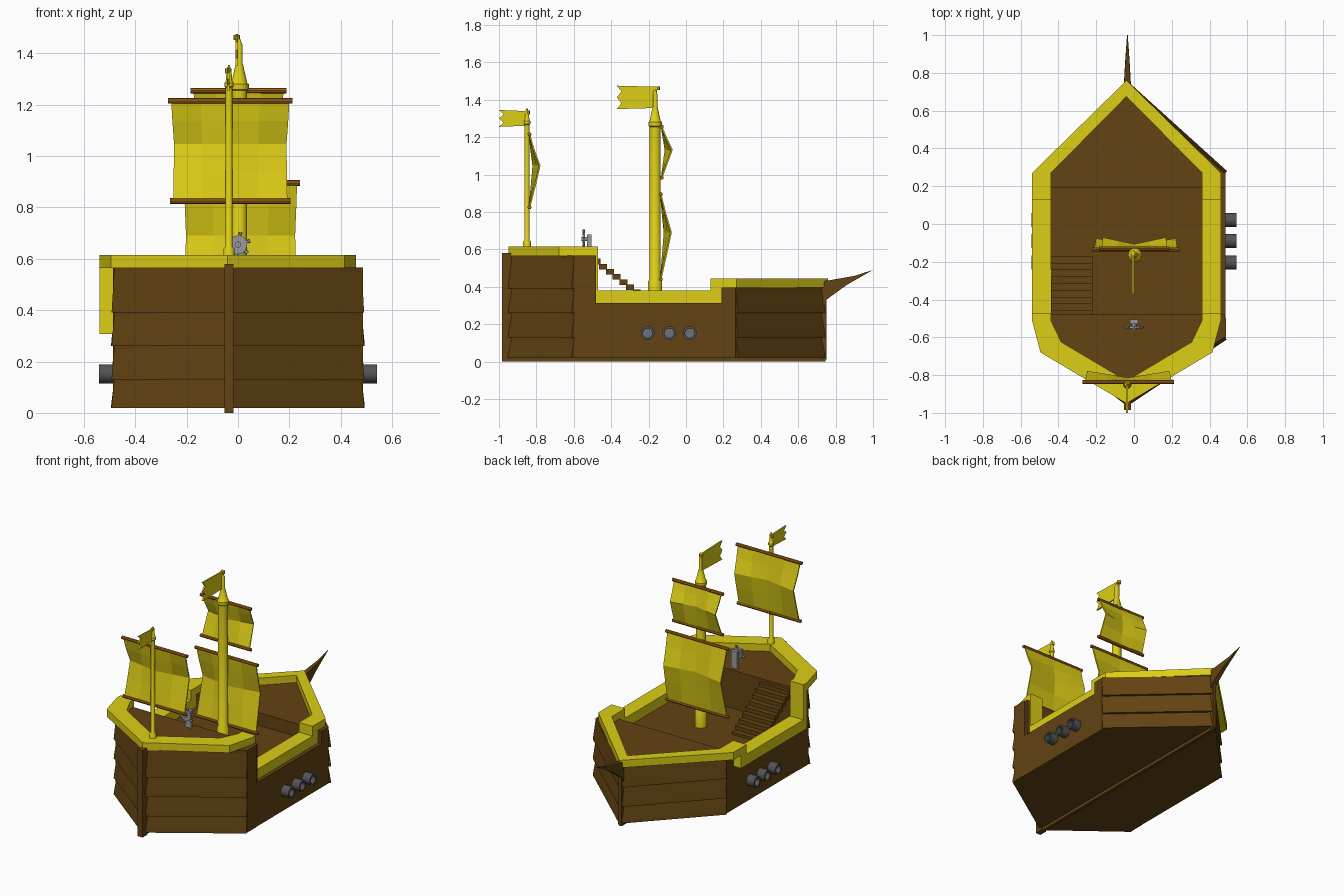
import bpy, bmesh, math
from mathutils import Vector, Matrix

if "Cube" in bpy.data.objects:
    bpy.data.objects.remove(bpy.data.objects["Cube"])


def material(name, r, g, b):
    m = bpy.data.materials.new(name)
    m.diffuse_color = (r, g, b, 1)
    m.use_nodes = True
    m.node_tree.nodes["Principled BSDF"].inputs["Base Color"].default_value = m.diffuse_color
    return m


BROWN = material("dark_wood", 0.125, 0.056, 0.006)
YELLOW = material("yellow", 0.72, 0.61, 0.008)
ORANGE = material("orange_wood", 0.36, 0.13, 0.008)
IRON = material("iron", 0.09, 0.085, 0.09)
BORE = material("bore_grey", 0.16, 0.17, 0.2)
SILVER = material("silver", 0.33, 0.33, 0.34)


def finish(name, bm, mat, smooth=False):
    bmesh.ops.recalc_face_normals(bm, faces=bm.faces)
    mesh = bpy.data.meshes.new(name)
    bm.to_mesh(mesh)
    bm.free()
    mesh.materials.append(mat)
    if smooth:
        mesh.shade_smooth()
        mesh.set_sharp_from_angle(angle=math.radians(40))
    ob = bpy.data.objects.new(name, mesh)
    bpy.context.collection.objects.link(ob)
    return ob


def loft(name, a, b, mat):
    """Solid between two matching outlines."""
    bm = bmesh.new()
    va = [bm.verts.new(p) for p in a]
    vb = [bm.verts.new(p) for p in b]
    n = len(a)
    bm.faces.new(va)
    bm.faces.new(vb)
    for i in range(n):
        bm.faces.new((va[i], va[(i + 1) % n], vb[(i + 1) % n], vb[i]))
    return finish(name, bm, mat)


def prism(name, pts, z0, z1, mat):
    return loft(name, [(x, y, z0) for x, y in pts], [(x, y, z1) for x, y in pts], mat)


def box(name, x0, x1, y0, y1, z0, z1, mat):
    return prism(name, [(x0, y0), (x1, y0), (x1, y1), (x0, y1)], z0, z1, mat)


def lathe(name, profile, loc, mat, sides=12, rot=None):
    """Closed revolved solid from (radius, height) points."""
    bm = bmesh.new()
    rings = []
    for r, h in profile:
        rings.append([bm.verts.new((r * math.cos(2 * math.pi * i / sides),
                                    r * math.sin(2 * math.pi * i / sides), h)) for i in range(sides)])
    for a, b in zip(rings, rings[1:]):
        for i in range(sides):
            j = (i + 1) % sides
            bm.faces.new((a[i], a[j], b[j], b[i]))
    bm.faces.new(rings[0])
    bm.faces.new(rings[-1])
    bm.transform(Matrix.Translation(loc) @ (rot or Matrix()))
    return finish(name, bm, mat, True)


ALONG_X = Matrix.Rotation(math.pi / 2, 4, 'Y')
ALONG_Y = Matrix.Rotation(-math.pi / 2, 4, 'X')

# Hull in three heights
CX = -0.035
prism("hull_stern", [(-.48, -.48), (-.48, -.6), (CX, -.94), (.48, -.6), (.48, -.48)], .02, .567, BROWN)
prism("hull_middle", [(-.485, -.59), (.485, -.59), (.485, .26), (-.485, .26)], .02, .312, BROWN)
prism("hull_bow", [(-.485, .19), (.485, .19), (.485, .265), (CX, .735), (-.485, .265)], .02, .397, BROWN)
for s in (-1, 1):
    box("stern_side", s * .47, s * .487, -.6, -.5, .02, .567, BROWN)


# Overlapping planks on the angled stern and bow
def planks(name, p, q, levels):
    p, q = Vector((*p, 0)), Vector((*q, 0))
    d = (q - p).normalized()
    n = Vector((d.y, -d.x, 0))
    if n.dot((p + q) / 2) < 0:
        n = -n
    for z0, z1 in zip(levels, levels[1:]):
        section = [(-.01, z0), (.02, z0), (.018, z0 + .02), (.002, z1), (-.01, z1)]
        loft(name, [p + n * o + Vector((0, 0, z)) for o, z in section],
             [q + n * o + Vector((0, 0, z)) for o, z in section], BROWN)


for s in (-1, 1):
    planks("stern_plank", (s * .48, -.595), (CX, -.94), [.02, .13, .26, .39, .567])
    planks("bow_plank", (s * .48, .265), (CX, .73), [.02, .13, .26, .395])

# Keel, stern post and bow spike
box("keel", CX - .01, CX + .01, -.97, .745, 0, .03, BROWN)
box("stern_post", CX - .018, CX + .018, -.985, -.93, 0, .58, BROWN)
box("bow_post", CX - .012, CX + .012, .71, .75, .01, .4, BROWN)
spike = [(.72, .26, .016), (.75, .33, .018), (.86, .41, .012), (1.0, .49, .002), (.9, .458, .008), (.74, .43, .018)]
loft("bow_spike", [(CX - w, y, z) for y, z, w in spike], [(CX + w, y, z) for y, z, w in spike], BROWN)

# Yellow railing
RX = -.04


def rail(name, outer, inner, z0, z1):
    """Band between half outlines, mirrored over the railing centre."""
    full = lambda h: [(RX + x, y) for x, y in h] + [(RX - x, y) for x, y in reversed(h[:-1])]
    prism(name, full(outer) + full(inner)[::-1], z0, z1, YELLOW)


rail("stern_rail", [(.5, -.47), (.5, -.51), (.455, -.68), (0, -.95)],
     [(.4, -.47), (.4, -.51), (.345, -.625), (0, -.83)], .565, .615)
rail("bow_rail", [(.5, .13), (.5, .27), (0, .76)],
     [(.4, .13), (.4, .27), (0, .675)], .395, .445)
for s in (-1, 1):
    a, b = RX + s * .4, RX + s * .5
    box("side_rail", a, b, -.51, .19, .308, .38, YELLOW)
    box("stern_rail_post", a, b, -.51, -.47, .308, .613, YELLOW)
    box("bow_rail_post", a, b, .13, .19, .308, .443, YELLOW)

# Stairs up to the stern deck
for i in range(9):
    y, z = -.17 - .036 * i, .33 + .0275 * i
    box("stair_step", -.44, -.22, y - .042, y, z - .03, z, BROWN)

# Cannons on both sides
for s in (-1, 1):
    rot = Matrix.Rotation(s * math.pi / 2, 4, 'Y')
    for y in (-.205, -.09, .02):
        lathe("cannon", [(.037, 0), (.037, .07), (.026, .07), (.026, .03)], (s * .472, y, .152), IRON, 16, rot)
        lathe("cannon_bore", [(.024, 0), (.024, .034)], (s * .472, y, .152), BORE, 12, rot)

# Ship's wheel and its stand
box("wheel_stand", -.022, .022, -.53, -.505, .56, .68, SILVER)
lathe("wheel_rim", [(.022, 0), (.036, 0), (.036, .012), (.022, .012), (.022, 0)], (0, -.552, .655), SILVER, 16, ALONG_Y)
lathe("wheel_hub", [(.012, 0), (.012, .04)], (0, -.56, .655), SILVER, 10, ALONG_Y)
for k in range(6):
    rot = Matrix.Rotation(k * math.pi / 3 + .2, 4, 'Y')
    lathe("wheel_spoke", [(.005, 0), (.005, .036), (.008, .04), (.008, .05)], (0, -.546, .655), SILVER, 6, rot)

# Masts
lathe("main_mast", [(.038, .3), (.038, .43), (.03, .44), (.03, 1.255), (.037, 1.26), (.037, 1.28), (.031, 1.285),
                    (.016, 1.35), (.013, 1.36), (.013, 1.43), (.004, 1.455)], (.005, -.165, 0), YELLOW, 14)
lathe("fore_mast", [(.021, .56), (.021, .64), (.013, .65), (.013, 1.265), (.018, 1.27), (.018, 1.285), (.013, 1.29),
                    (.01, 1.325), (.003, 1.355)], (CX, -.85, 0), YELLOW, 12)


# Flags with notched tails
def flag(name, x, y0, y1, z0, z1):
    h, notch = z1 - z0, y1 + .025
    pts = [(y0, z0 + .006), (y0, z1 - .006), (y1, z1), (notch, z0 + h * .75), (y1, z0 + h * .5),
           (notch, z0 + h * .25), (y1, z0)]
    loft(name, [(x - .005, y, z) for y, z in pts], [(x + .005, y, z) for y, z in pts], YELLOW)
    lathe(name + "_cap", [(.013, 0), (.013, .02)], (x, y0 + .002, z1 - .024), YELLOW, 8)


flag("main_flag", -.005, -.155, -.37, 1.35, 1.475)
flag("fore_flag", -.038, -.85, -1.0, 1.255, 1.345)


# Sails: edges billow forward, the middle stays nearer the mast
def sail(name, x, y, z0, z1, half_bottom, half_top, peak):
    bm = bmesh.new()
    rows = []
    for t, bulge in ((0, 0), (.3, .55), (peak, 1), (.8, .4), (1, 0)):
        half = half_bottom + (half_top - half_bottom) * t - .008 * bulge
        rows.append([bm.verts.new((x + u * half, y + bulge * (.02 + .035 * abs(u)), z0 + (z1 - z0) * t))
                     for u in (-1, -.5, 0, .5, 1)])
    for a, b in zip(rows, rows[1:]):
        for i in range(4):
            bm.faces.new((a[i], a[i + 1], b[i + 1], b[i]))
    ob = finish(name, bm, YELLOW)
    mod = ob.modifiers.new("thickness", 'SOLIDIFY')
    mod.thickness = .008
    mod.offset = 0
    for z, half in ((z0, half_bottom), (z1, half_top)):
        w = half + .012
        lathe(name + "_yard", [(.011, -w), (.011, w)], (x, y, z), ORANGE, 8, ALONG_X)


sail("fore_sail", -.03, -.837, .825, 1.215, .222, .23, .57)
sail("main_upper_sail", .002, -.13, .983, 1.255, .175, .175, .55)
sail("main_lower_sail", .01, -.135, .44, .895, .22, .22, .55)
